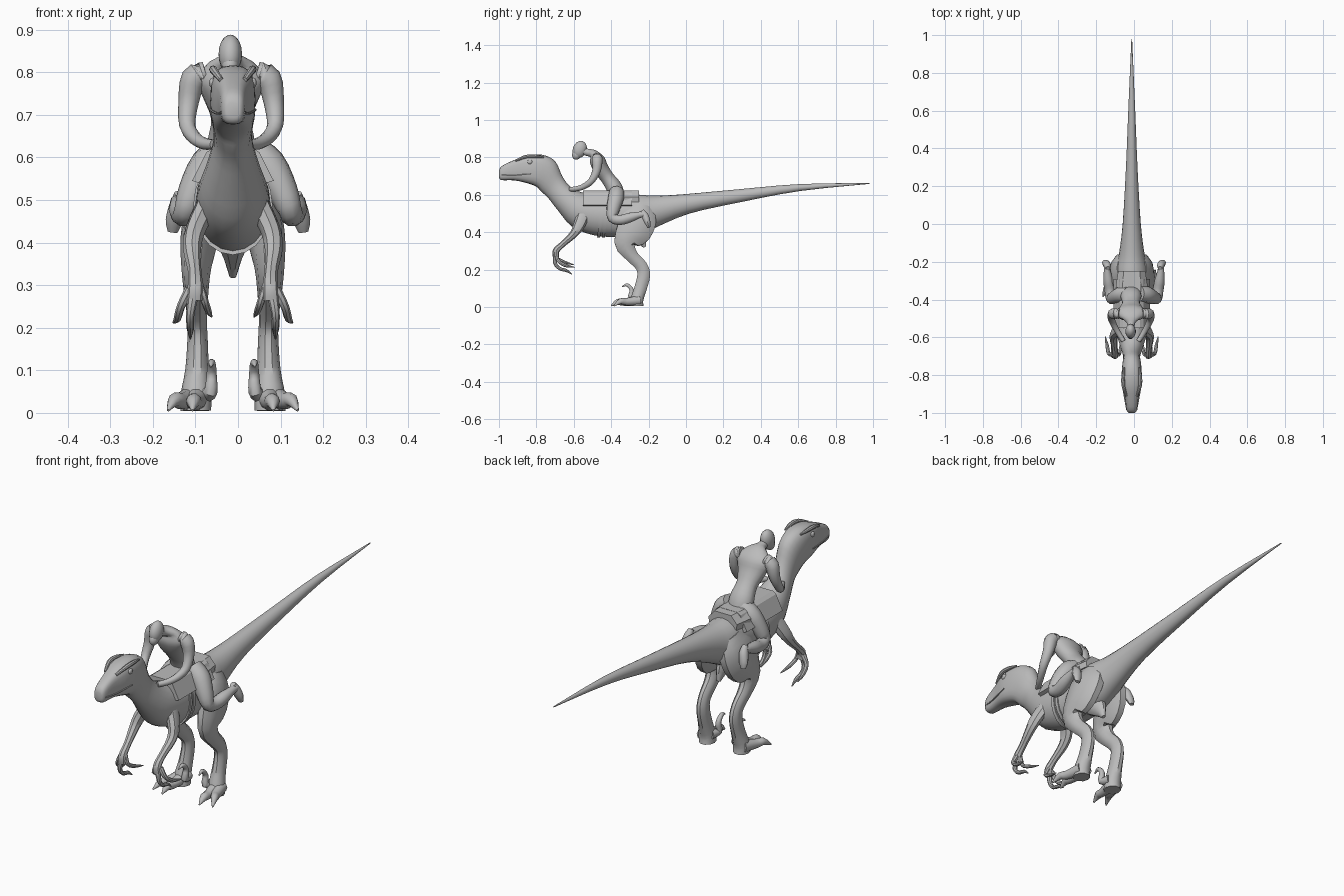
import bpy, bmesh, math
from mathutils import Vector as V

CX = -0.012  # the animal stands slightly off centre
grey = bpy.data.materials.new("plain grey")
grey.diffuse_color = (0.5, 0.5, 0.5, 1)


def finish(name, bm, smooth=40):
    bmesh.ops.recalc_face_normals(bm, faces=bm.faces)
    me = bpy.data.meshes.new(name)
    bm.to_mesh(me)
    bm.free()
    me.materials.append(grey)
    ob = bpy.data.objects.new(name, me)
    bpy.context.collection.objects.link(ob)
    bpy.ops.object.select_all(action='DESELECT')
    ob.select_set(True)
    bpy.context.view_layer.objects.active = ob
    if smooth:
        bpy.ops.object.shade_smooth_by_angle(angle=math.radians(smooth))
    return ob


def spline(rows, steps=3):
    """Catmull-Rom through rows of numbers."""
    out, n = [], len(rows)
    for i in range(n - 1):
        p = [rows[max(0, min(n - 1, i + k))] for k in (-1, 0, 1, 2)]
        for s in range(steps):
            t = s / steps
            out.append([0.5 * (2*b + (c - a)*t + (2*a - 5*b + 4*c - d)*t*t + (3*b - a - 3*c + d)*t**3)
                        for a, b, c, d in zip(*p)])
    return out + [list(rows[-1])]


def skin(bm, rings, sides):
    """Join rings (centre, side axis, up axis, roundness power)."""
    loops = []
    for c, u, v, pw in rings:
        loop = []
        for k in range(sides):
            a = 2 * math.pi * k / sides
            ca, sa = math.cos(a), math.sin(a)
            loop.append(bm.verts.new(c + u * math.copysign(abs(ca)**pw, ca) + v * math.copysign(abs(sa)**pw, sa)))
        loops.append(loop)
    for a, b in zip(loops, loops[1:]):
        for k in range(sides):
            bm.faces.new((a[k], a[(k+1) % sides], b[(k+1) % sides], b[k]))
    bm.faces.new(loops[0])
    bm.faces.new(loops[-1])


def tube(bm, pts, side=1, sides=10, cx=CX):
    """Limb through points (x, y, z, half width, half depth), x relative to cx."""
    rows = spline([p if len(p) == 5 else (*p, p[3]) for p in pts])
    cs = [V((cx + side * r[0], r[1], r[2])) for r in rows]
    rings = []
    for i, r in enumerate(rows):
        t = (cs[min(i+1, len(cs)-1)] - cs[max(i-1, 0)]).normalized()
        ref = V((1, 0, 0)) if abs(t.x) < 0.9 else V((0, 1, 0))
        u = (ref - t * ref.dot(t)).normalized()
        rings.append((cs[i], u * max(r[3], .001), t.cross(u) * max(r[4], .001), 1))
    skin(bm, rings, sides)


def pair(name, paths, sides=10, cx=CX):
    for s, label in ((-1, "left_"), (1, "right_")):
        bm = bmesh.new()
        for p in paths:
            tube(bm, p, s, sides, cx)
        finish(label + name, bm)


def ball(name, loc, size, tilt=0):
    bpy.ops.mesh.primitive_uv_sphere_add(segments=14, ring_count=10, location=loc, rotation=(tilt, 0, 0))
    ob = bpy.context.object
    ob.name = name
    ob.scale = size
    ob.data.materials.append(grey)
    bpy.ops.object.shade_smooth()


# body from snout to tail: top y, top z, bottom y, bottom z, half width, roundness
body = [(-1, .728, -1, .694, .016, .8), (-.985, .753, -.987, .678, .027, .7),
        (-.92, .785, -.92, .677, .036, .65), (-.85, .81, -.85, .662, .051, .65),
        (-.77, .814, -.80, .643, .053, .75), (-.70, .78, -.775, .618, .049, .9),
        (-.662, .70, -.735, .58, .045, 1), (-.62, .645, -.68, .51, .06, 1),
        (-.55, .61, -.61, .43, .08, 1), (-.47, .602, -.50, .385, .088, 1),
        (-.36, .60, -.38, .374, .088, 1), (-.25, .60, -.25, .385, .088, 1),
        (-.17, .595, -.15, .43, .068, 1), (-.02, .602, .02, .50, .048, 1),
        (.29, .63, .29, .56, .031, 1), (.61, .657, .61, .62, .018, 1), (.98, .663, .98, .658, .002, 1)]
bm = bmesh.new()
skin(bm, [(V((CX, (a+c)/2, (b+d)/2)), V((w, 0, 0)), V((0, (a-c)/2, (b-d)/2)), pw)
          for a, b, c, d, w, pw in spline(body)], 20)
finish("body", bm)

# pelvis point under the belly
bm = bmesh.new()
tube(bm, [(0, -.30, .43, .05, .06), (0, -.25, .375, .026, .04), (0, -.22, .32, .008)])
finish("pelvis_point", bm)

# brows, eyes and mouth line
pair("brow", [[(.028, -.91, .782, .006), (.044, -.86, .803, .009), (.046, -.81, .806, .009), (.04, -.76, .80, .004)]], 8)
pair("mouth_edge", [[(.026, -.985, .706, .003), (.038, -.92, .703, .003), (.053, -.83, .712, .003)]], 6)
for s in (-1, 1):
    ball("eye", (CX + s * .048, -.835, .775), (.008, .014, .012))

# hind legs with toes and raised claws
pair("hind_leg", [
    [(.045, -.235, .54, .035, .06), (.062, -.25, .48, .048, .098), (.078, -.28, .41, .045, .10),
     (.086, -.325, .34, .035, .062), (.086, -.292, .275, .028, .037), (.084, -.24, .22, .023, .034),
     (.083, -.226, .17, .024, .036), (.084, -.243, .1, .028, .035), (.087, -.262, .04, .036, .036),
     (.087, -.265, .005, .036, .04)],
    [(.1, -.25, .035, .028), (.122, -.32, .028, .02), (.137, -.35, .03, .016), (.152, -.385, .006, .003)],
    [(.085, -.26, .035, .03), (.09, -.33, .025, .02), (.093, -.365, .027, .017), (.095, -.40, .006, .003)],
    [(.065, -.255, .045, .022), (.052, -.295, .05, .016), (.05, -.29, .09, .012), (.05, -.315, .118, .009),
     (.052, -.342, .108, .002)]])

# fore arms with three fingers
pair("fore_arm", [
    [(.06, -.55, .49, .026, .035), (.088, -.575, .43, .024, .03), (.096, -.605, .385, .021),
     (.09, -.66, .335, .016), (.088, -.695, .3, .018), (.09, -.697, .265, .02, .014)],
    [(.09, -.695, .29, .014), (.1, -.70, .235, .01), (.1, -.675, .205, .009), (.1, -.64, .195, .008), (.1, -.61, .174, .002)],
    [(.1, -.692, .29, .013), (.122, -.685, .25, .01), (.13, -.645, .222, .009), (.14, -.595, .212, .002)],
    [(.08, -.69, .3, .011), (.066, -.69, .262, .009), (.058, -.65, .24, .008), (.05, -.6, .226, .002)]], 8)


def slab(name, profile, y0, y1, taper=1):
    """Mirrored x,z profile extruded along y."""
    bm = bmesh.new()
    pts = profile + [(-x, z) for x, z in reversed(profile)]
    a = [bm.verts.new((CX + x, y0, z)) for x, z in pts]
    b = [bm.verts.new((CX + x * taper, y1, z)) for x, z in pts]
    bm.faces.new(a)
    bm.faces.new(b)
    for i in range(len(pts)):
        j = (i + 1) % len(pts)
        bm.faces.new((a[i], a[j], b[j], b[i]))
    finish(name, bm, 0)


# saddle, its raised back and the girth straps
slab("saddle", [(.045, .623), (.062, .612), (.096, .545), (.08, .54)], -.55, -.29)
slab("saddle_back", [(.05, .622), (.085, .588), (.082, .56)], -.335, -.25, .85)
for y in (-.455, -.43):
    bm = bmesh.new()
    skin(bm, [(V((CX, y + d, .488)), V((.093, 0, 0)), V((0, .012, .117)), 1) for d in (-.008, .008)], 20)
    finish("girth_strap", bm)

# rider torso, neck and head
RX = -.016
bm = bmesh.new()
tube(bm, [(0, -.37, .59, .055, .045), (0, -.385, .64, .055, .044), (0, -.42, .69, .047, .038),
          (0, -.455, .74, .066, .042), (0, -.475, .785, .082, .042), (0, -.495, .817, .055, .025),
          (0, -.525, .826, .022, .02), (0, -.56, .835, .02)], 1, 14, RX)
finish("rider_torso", bm)
ball("rider_head", (RX - .002, -.568, .842), (.028, .037, .047), -.35)
ball("rider_jaw", (RX - .002, -.585, .815), (.02, .024, .028), -.35)

# rider arms reaching to the neck
pair("rider_arm", [[(.06, -.475, .80, .026), (.088, -.475, .785, .03), (.1, -.478, .73, .024), (.103, -.505, .675, .019),
                    (.085, -.545, .645, .016), (.062, -.585, .632, .014), (.04, -.62, .63, .012)]], 10, RX)

# rider legs bent back along the flanks
pair("rider_leg", [
    [(.03, -.37, .615, .04), (.07, -.375, .58, .044), (.105, -.39, .52, .036), (.122, -.392, .475, .028),
     (.128, -.35, .465, .028), (.136, -.30, .478, .027), (.142, -.25, .492, .018), (.143, -.225, .495, .017)],
    [(.138, -.235, .515, .012), (.142, -.218, .485, .02), (.15, -.205, .45, .02, .016), (.153, -.198, .425, .012, .008)]],
     10, 0)
